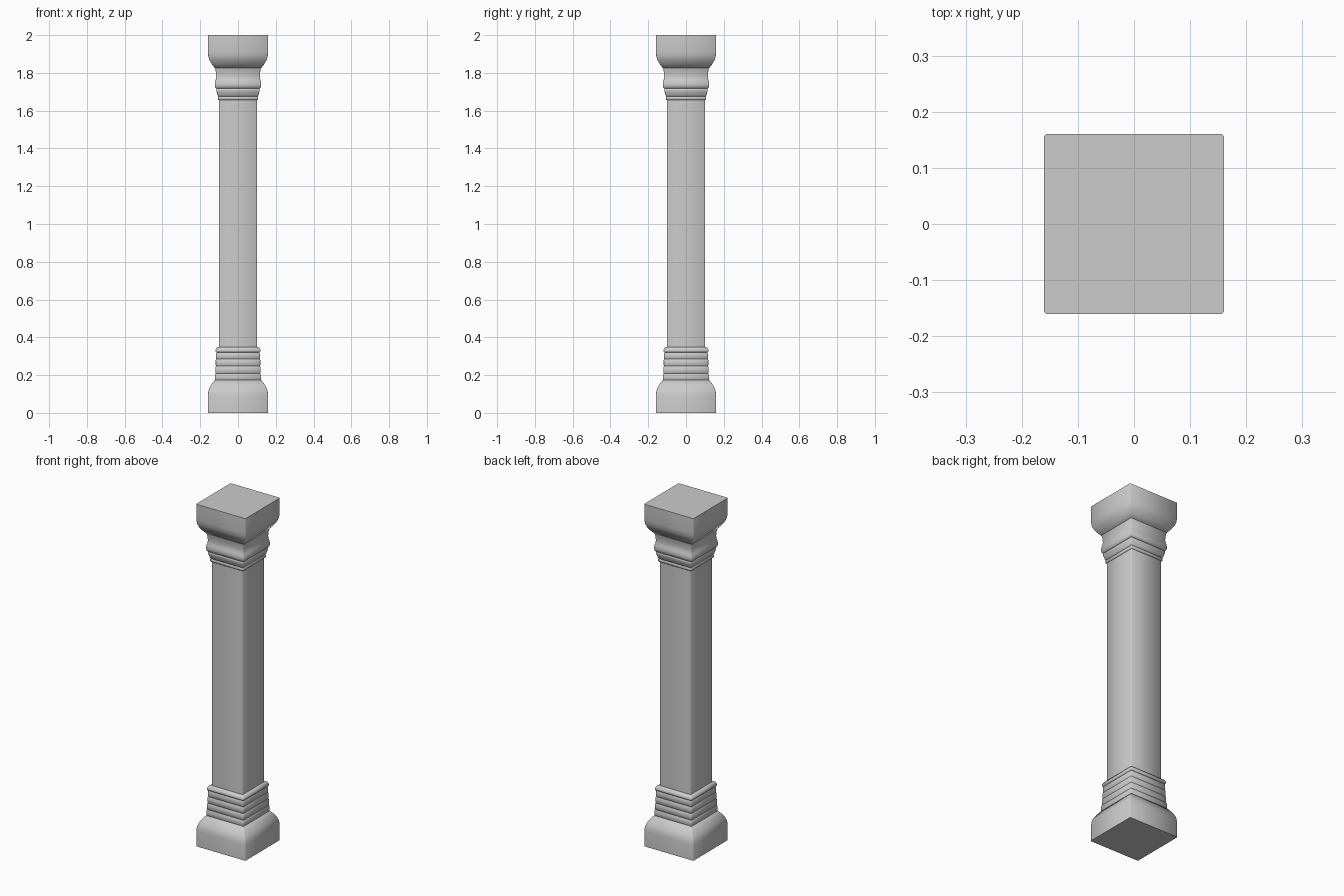
import bpy, bmesh, math

cube = bpy.data.objects.get("Cube")
if cube:
    bpy.data.objects.remove(cube, do_unlink=True)

stone = bpy.data.materials.new("pale_grey_stone")
stone.use_nodes = True
GREY = (0.6, 0.6, 0.6, 1)
stone.diffuse_color = GREY
stone.node_tree.nodes["Principled BSDF"].inputs["Base Color"].default_value = GREY


def square_loft(name, profile, chamfer=0.003):
    """Loft a square section with trimmed corners through (half width, height) points."""
    bm = bmesh.new()
    rings = []
    for w, z in profile:
        c = w - chamfer
        corners = [(w, -c), (w, c), (c, w), (-c, w), (-w, c), (-w, -c), (-c, -w), (c, -w)]
        rings.append([bm.verts.new((x, y, z)) for x, y in corners])
    for low, high in zip(rings, rings[1:]):
        for i in range(8):
            j = (i + 1) % 8
            bm.faces.new((low[i], low[j], high[j], high[i]))
    bm.faces.new(rings[0][::-1])
    bm.faces.new(rings[-1])
    bmesh.ops.recalc_face_normals(bm, faces=bm.faces)
    mesh = bpy.data.meshes.new(name)
    bm.to_mesh(mesh)
    bm.free()
    mesh.materials.append(stone)
    obj = bpy.data.objects.new(name, mesh)
    bpy.context.collection.objects.link(obj)
    bpy.ops.object.select_all(action="DESELECT")
    obj.select_set(True)
    bpy.context.view_layer.objects.active = obj
    bpy.ops.object.shade_smooth_by_angle(angle=math.radians(50))


# Plinth and top block share one flared outline, measured from the outer end
flare = [(0.16, 0), (0.16, 0.09), (0.157, 0.115), (0.15, 0.135), (0.138, 0.155), (0.122, 0.175)]
square_loft("plinth", flare)
square_loft("capital_block", [(w, 2 - z) for w, z in reversed(flare)])

# Base: four stacked bands, each a little narrower, under a sloped ring
BAND = 0.0375
for i in range(4):
    z, w = 0.172 + i * BAND, 0.122 - i * 0.002
    square_loft(f"base_band_{i + 1}", [(w - 0.003, z), (w, z + 0.006),
                                       (w, z + BAND - 0.006), (w - 0.003, z + BAND)])
square_loft("base_ring", [(0.114, 0.32), (0.119, 0.325), (0.119, 0.334),
                          (0.113, 0.345), (0.1, 0.349)])

# Shaft: three equal blocks
BLOCK = 1.32 / 3
for i in range(3):
    z = 0.34 + i * BLOCK
    square_loft(f"shaft_block_{i + 1}", [(0.101, z), (0.101, z + BLOCK)])

# Collar rings above the shaft
square_loft("collar_lower_ring", [(0.104, 1.657), (0.107, 1.661), (0.107, 1.672), (0.104, 1.676)])
square_loft("collar_upper_ring", [(0.104, 1.674), (0.109, 1.682), (0.112, 1.695),
                                  (0.115, 1.705), (0.115, 1.715), (0.11, 1.72)])

# Neck with a rounded lower lip
square_loft("capital_neck", [(0.115, 1.717), (0.121, 1.723), (0.123, 1.738), (0.121, 1.755),
                             (0.117, 1.767), (0.116, 1.785), (0.118, 1.81), (0.122, 1.83)])
